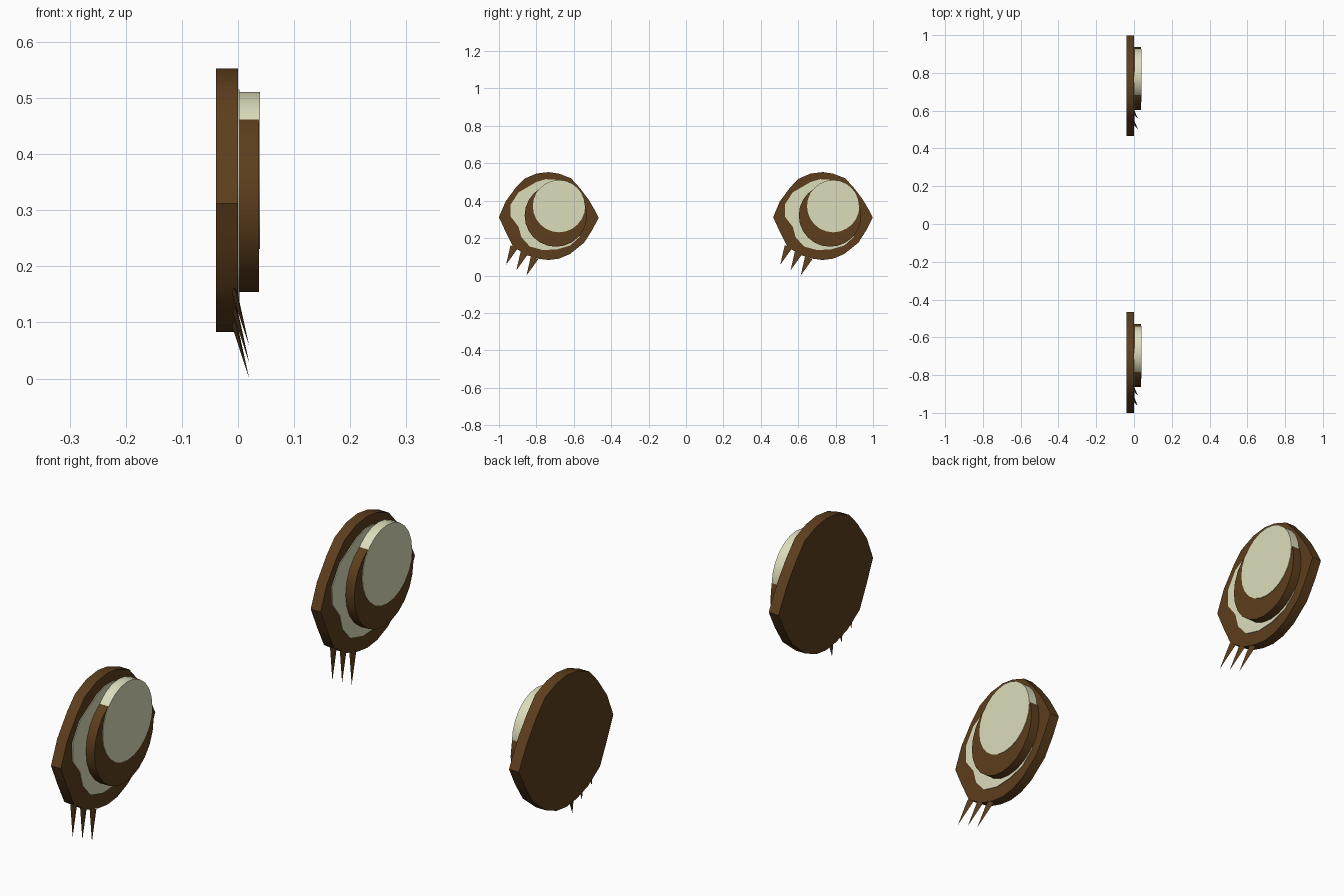
import bpy, bmesh, math
from mathutils import Vector

if "Cube" in bpy.data.objects:
    bpy.data.objects.remove(bpy.data.objects["Cube"])


def material(name, rgb):
    m = bpy.data.materials.new(name)
    m.diffuse_color = (*rgb, 1)
    m.use_nodes = True
    m.node_tree.nodes["Principled BSDF"].inputs["Base Color"].default_value = m.diffuse_color
    return m


BROWN = material("brown", (0.11, 0.048, 0.012))
CREAM = material("cream", (0.72, 0.72, 0.50))
SPACING = 1.466


def finish(name, bm, mat):
    bmesh.ops.recalc_face_normals(bm, faces=bm.faces)
    me = bpy.data.meshes.new(name)
    bm.to_mesh(me)
    bm.free()
    ob = bpy.data.objects.new(name, me)
    bpy.context.collection.objects.link(ob)
    me.materials.append(mat)
    bpy.ops.object.select_all(action='DESELECT')
    ob.select_set(True)
    bpy.context.view_layer.objects.active = ob
    bpy.ops.object.shade_smooth_by_angle(angle=math.radians(40))


def plate(name, outline, x0, x1, dy, mat):
    # closed (y, z) outline extruded along x
    bm = bmesh.new()
    face = bm.faces.new([bm.verts.new((x0, y + dy, z)) for y, z in outline])
    ext = bmesh.ops.extrude_face_region(bm, geom=[face])
    verts = [v for v in ext["geom"] if isinstance(v, bmesh.types.BMVert)]
    bmesh.ops.translate(bm, vec=(x1 - x0, 0, 0), verts=verts)
    finish(name, bm, mat)


def disc(cy, cz, r, n):
    return [(cy + r * math.cos(2 * math.pi * i / n), cz + r * math.sin(2 * math.pi * i / n))
            for i in range(n)]


def spike(name, base, tip, dy, mat):
    # flattened four-sided lash
    bm = bmesh.new()
    base, tip = Vector(base), Vector(tip)
    d = (tip - base).normalized()
    wide = d.cross(Vector((1, 0, 0))).normalized() * 0.021
    thin = d.cross(wide).normalized() * 0.005
    off = Vector((0, dy, 0))
    ring = [bm.verts.new(base + o + off) for o in (wide, thin, -wide, -thin)]
    top = bm.verts.new(tip + off)
    bm.faces.new(ring)
    for i in range(4):
        bm.faces.new((ring[i], ring[(i + 1) % 4], top))
    finish(name, bm, mat)


# irregular outlines of the rim and the pale white of the eye
RIM = [(-0.735, 0.553), (-0.68, 0.545), (-0.615, 0.52), (-0.565, 0.465), (-0.52, 0.405),
       (-0.485, 0.345), (-0.467, 0.31), (-0.50, 0.245), (-0.545, 0.175), (-0.62, 0.115),
       (-0.68, 0.09), (-0.735, 0.083), (-0.79, 0.09), (-0.855, 0.11), (-0.925, 0.155),
       (-0.965, 0.235), (-1.0, 0.312), (-0.965, 0.395), (-0.91, 0.47), (-0.865, 0.517),
       (-0.80, 0.545)]
WHITE = [(-0.70, 0.513), (-0.75, 0.515), (-0.80, 0.50), (-0.86, 0.465), (-0.895, 0.445),
         (-0.937, 0.38), (-0.937, 0.315), (-0.895, 0.26), (-0.88, 0.205), (-0.835, 0.155),
         (-0.765, 0.136), (-0.69, 0.14), (-0.62, 0.16), (-0.57, 0.205), (-0.56, 0.30),
         (-0.60, 0.44)]
TIPS = [(-0.962, 0.058), (-0.907, 0.028), (-0.853, 0.0)]

# two identical eyes, side by side along y
for side, dy in (("left", 0), ("right", SPACING)):
    plate(f"{side}_eye_rim", RIM, -0.039, 0.0, dy, BROWN)
    plate(f"{side}_eye_white", WHITE, -0.002, 0.003, dy, CREAM)
    plate(f"{side}_iris", disc(-0.696, 0.321, 0.167, 24), 0.001, 0.037, dy, BROWN)
    plate(f"{side}_highlight", disc(-0.679, 0.371, 0.14, 24), 0.003, 0.039, dy, CREAM)
    for i, (y, z) in enumerate(TIPS):
        spike(f"{side}_lash_{i + 1}", (-0.006, y + 0.043, z + 0.095), (0.02, y, z), dy, BROWN)
